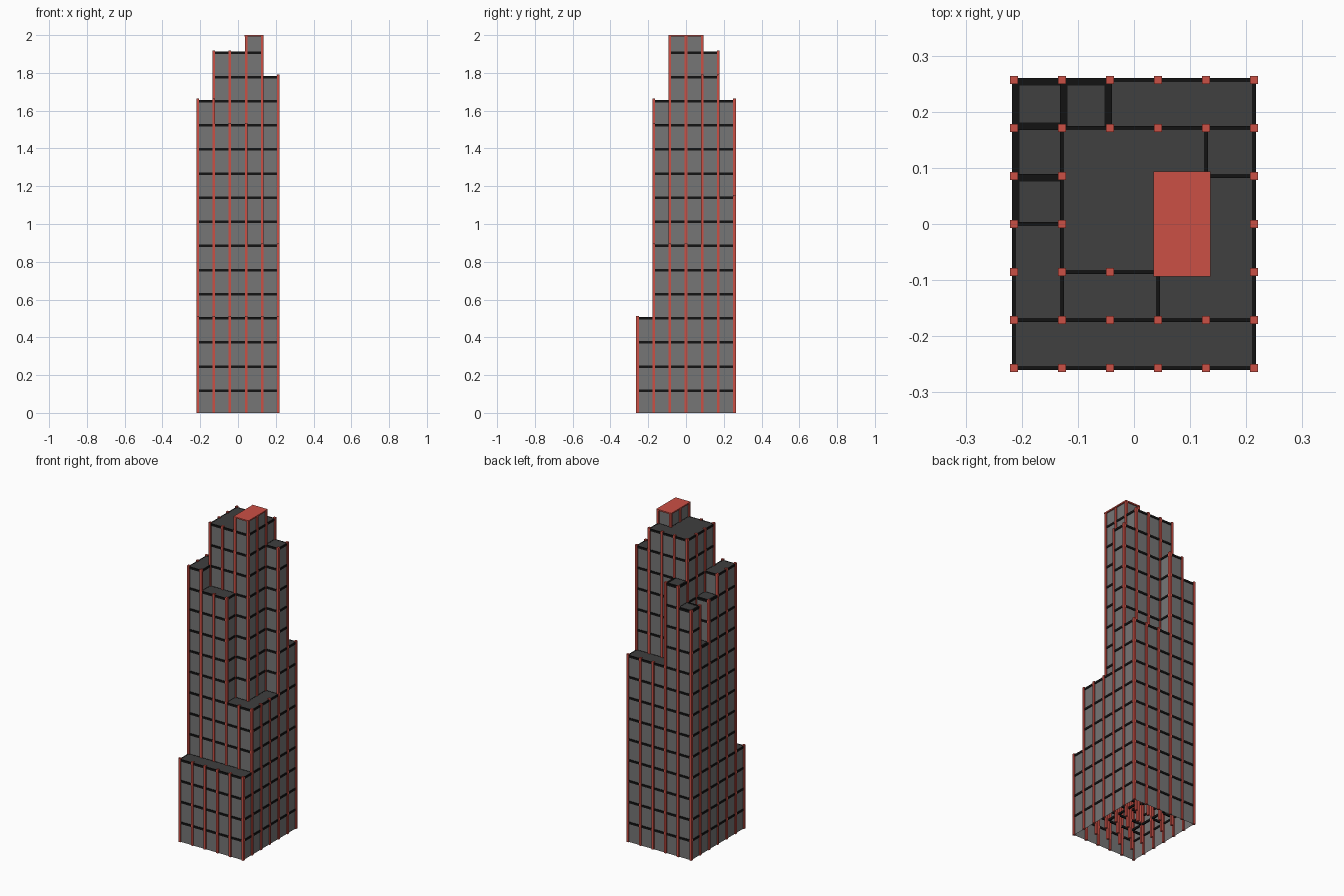
import bpy, bmesh
from mathutils import Vector

if "Cube" in bpy.data.objects:
    bpy.data.objects.remove(bpy.data.objects["Cube"])

S = 0.0855                      # bay size
NX, NY = 5, 6
# Storeys per bay: rows run front to back, columns left to right
STOREYS = [
    [4, 4, 4, 4, 4],
    [13, 12, 12, 7, 7],
    [13, 15, 15, 16, 7],
    [12, 15, 15, 16, 7],
    [10, 15, 15, 15, 14],
    [12, 13, 9, 9, 9],
]
RIMMED = {(0, 3), (0, 4), (0, 5), (1, 5)}   # small roofs with a wider dark rim
COL, BELT, BELT_H = 0.014, 0.007, 0.013


def px(i):
    return (i - NX / 2) * S


def py(j):
    return (j - NY / 2) * S


def floor_z(k):
    return 0.1277 * k - 0.010


def level(i, j):
    return STOREYS[j][i] if 0 <= i < NX and 0 <= j < NY else 0


def roof_z(k):
    return 0 if k == 0 else 1.994 if k == 16 else floor_z(k) + 0.006


def box(bm, x0, x1, y0, y1, z0, z1):
    r = bmesh.ops.create_cube(bm, size=1)
    for v in r["verts"]:
        v.co = Vector(((x0 + x1) / 2 + v.co.x * (x1 - x0),
                       (y0 + y1) / 2 + v.co.y * (y1 - y0),
                       (z0 + z1) / 2 + v.co.z * (z1 - z0)))


def quad(bm, pts):
    bm.faces.new([bm.verts.new(p) for p in pts])


def finish(bm, name, color):
    bmesh.ops.remove_doubles(bm, verts=bm.verts[:], dist=1e-5)
    me = bpy.data.meshes.new(name)
    bm.to_mesh(me)
    bm.free()
    ob = bpy.data.objects.new(name, me)
    bpy.context.collection.objects.link(ob)
    mat = bpy.data.materials.new(name + "_paint")
    mat.diffuse_color = (*color, 1)
    mat.use_nodes = True
    mat.node_tree.nodes["Principled BSDF"].inputs["Base Color"].default_value = mat.diffuse_color
    me.materials.append(mat)


walls, roofs, belts, columns, cap = (bmesh.new() for _ in range(5))

# Flat roofs
for j in range(NY):
    for i in range(NX):
        z = roof_z(level(i, j))
        quad(roofs, [(px(i), py(j), z), (px(i + 1), py(j), z),
                     (px(i + 1), py(j + 1), z), (px(i), py(j + 1), z)])


# Walls, floor belts and roof rims along one bay edge between cells a and b
def edge(p, q, a, b):
    la, lb = level(*a), level(*b)
    if la == lb:
        return
    lo, hi = sorted((roof_z(la), roof_z(lb)))
    pts = [(*p, lo), (*q, lo), (*q, hi), (*p, hi)]
    along_x = p[1] == q[1]
    # keep normals pointing away from the taller bay
    if (la < lb) != along_x:
        pts.reverse()
    quad(walls, pts)
    w = BELT / 2
    ex, ey = (0, w) if along_x else (w, 0)
    for k in range(1, min(max(la, lb), 15) + 1):
        z = floor_z(k)
        box(belts, p[0] - ex, q[0] + ex, p[1] - ey, q[1] + ey,
            z - BELT_H / 2, z + BELT_H / 2)
    tall, side = (a, -1) if la > lb else (b, 1)
    if tall in RIMMED:
        d = side * 0.005
        cx, cy = (0, d) if along_x else (d, 0)
        rx, ry = (0, 0.005) if along_x else (0.005, 0)
        z = floor_z(level(*tall))
        box(belts, p[0] + cx - rx, q[0] + cx + rx, p[1] + cy - ry,
            q[1] + cy + ry, z - BELT_H / 2, z + BELT_H / 2 + 0.001)


for j in range(NY + 1):
    for i in range(NX):
        edge((px(i), py(j)), (px(i + 1), py(j)), (i, j - 1), (i, j))
for j in range(NY):
    for i in range(NX + 1):
        edge((px(i), py(j)), (px(i), py(j + 1)), (i - 1, j), (i, j))

# Square columns at every setback corner, standing on the ground
for j in range(NY + 1):
    for i in range(NX + 1):
        near = {level(i - 1, j - 1), level(i, j - 1), level(i - 1, j), level(i, j)}
        if len(near) > 1:
            top = max(near)
            z = 1.994 if top == 16 else roof_z(top) + 0.007
            h = COL / 2
            box(columns, px(i) - h, px(i) + h, py(j) - h, py(j) + h, 0, z)

# Red slab on the penthouse
box(cap, px(3) - 0.008, px(4) + 0.008, py(2) - 0.008, py(4) + 0.008, 1.992, 2.0)

finish(walls, "wall_panels", (0.18, 0.18, 0.18))
finish(roofs, "setback_roofs", (0.05, 0.05, 0.05))
finish(belts, "floor_belts", (0.006, 0.006, 0.006))
finish(columns, "columns", (0.6, 0.08, 0.06))
finish(cap, "penthouse_cap", (0.6, 0.08, 0.06))
